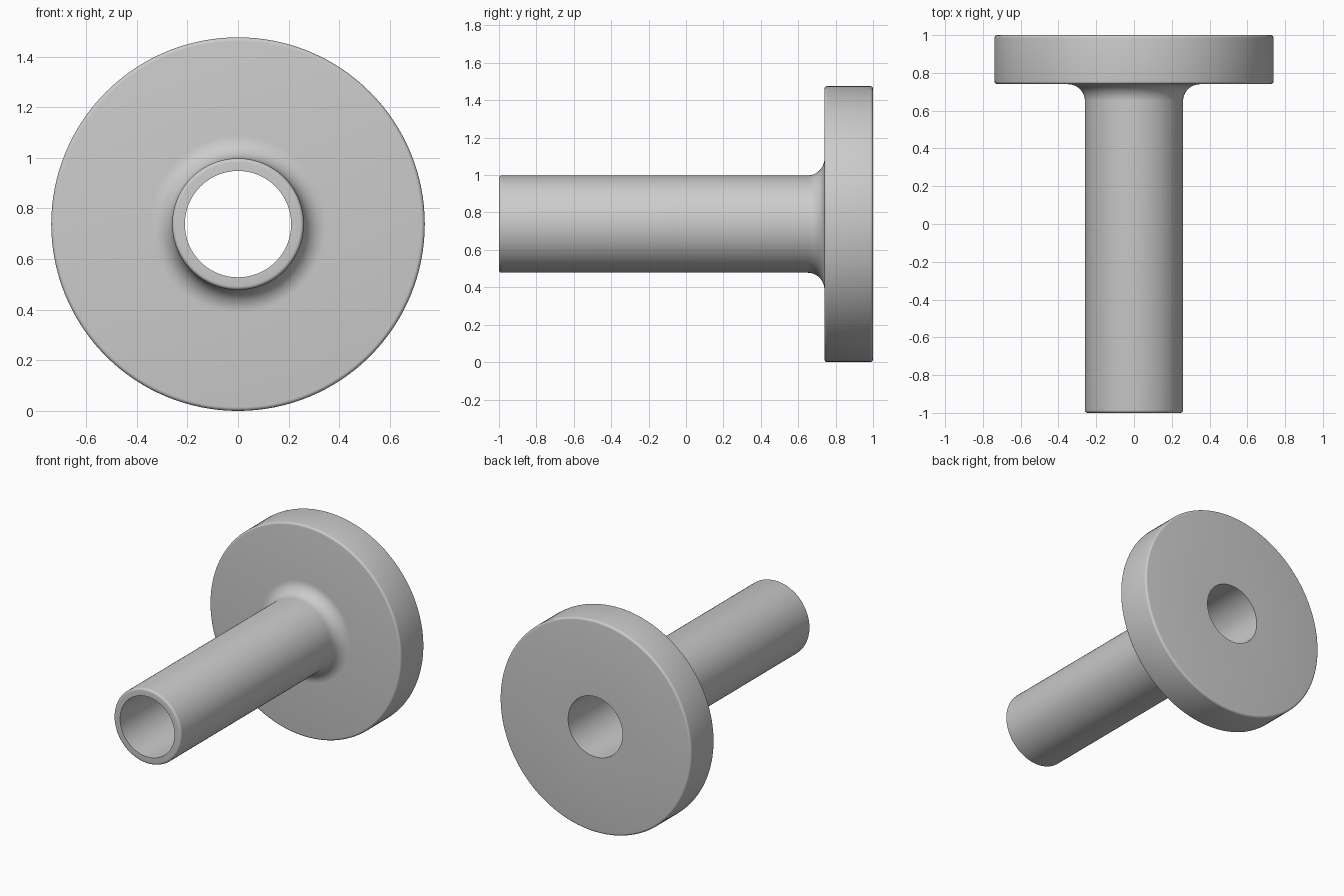
import bpy
import bmesh
from math import sin, cos, pi, radians
from mathutils import Matrix

cube = bpy.data.objects.get("Cube")
if cube:
    bpy.data.objects.remove(cube, do_unlink=True)

DISC_R, TUBE_R, BORE_R = 0.738, 0.26, 0.21
DISC_FRONT, FILLET, ROUND = 0.74, 0.09, 0.015
SEGMENTS = 128

# Plain grey material
grey = bpy.data.materials.new("plain grey")
grey.use_nodes = True
colour = (0.6, 0.6, 0.6, 1)
grey.diffuse_color = colour
grey.node_tree.nodes["Principled BSDF"].inputs["Base Color"].default_value = colour


def arc(r, y, radius, start, end, steps):
    """Arc points (radius from axis, position along axis)."""
    angles = [radians(start + (end - start) * i / steps) for i in range(steps + 1)]
    return [(r + radius * cos(a), y + radius * sin(a)) for a in angles]


# Closed section of the tube, fillet and disc
section = [(BORE_R, 1), (BORE_R, -1)]
section += arc(TUBE_R - ROUND, -1 + ROUND, ROUND, -90, 0, 5)
section += arc(TUBE_R + FILLET, DISC_FRONT - FILLET, FILLET, 180, 90, 12)
section += arc(DISC_R - ROUND, DISC_FRONT + ROUND, ROUND, -90, 0, 5)
section += arc(DISC_R - ROUND, 1 - ROUND, ROUND, 0, 90, 5)

# Revolve the section around the y axis
bm = bmesh.new()
verts = [bm.verts.new((r, y, 0)) for r, y in section]
edges = [bm.edges.new((v, verts[(i + 1) % len(verts)])) for i, v in enumerate(verts)]
bmesh.ops.spin(bm, geom=verts + edges, cent=(0, 0, 0), axis=(0, 1, 0),
               angle=2 * pi, steps=SEGMENTS, use_merge=True)
bmesh.ops.remove_doubles(bm, verts=bm.verts, dist=1e-5)
bmesh.ops.recalc_face_normals(bm, faces=bm.faces)
bmesh.ops.transform(bm, matrix=Matrix.Translation((0, 0, DISC_R)), verts=bm.verts)

mesh = bpy.data.meshes.new("flanged_sleeve")
bm.to_mesh(mesh)
bm.free()
mesh.materials.append(grey)
sleeve = bpy.data.objects.new("flanged_sleeve", mesh)
bpy.context.collection.objects.link(sleeve)

# Smooth curved surfaces, sharp bore rims
bpy.ops.object.select_all(action="DESELECT")
sleeve.select_set(True)
bpy.context.view_layer.objects.active = sleeve
bpy.ops.object.shade_smooth_by_angle(angle=radians(30))
